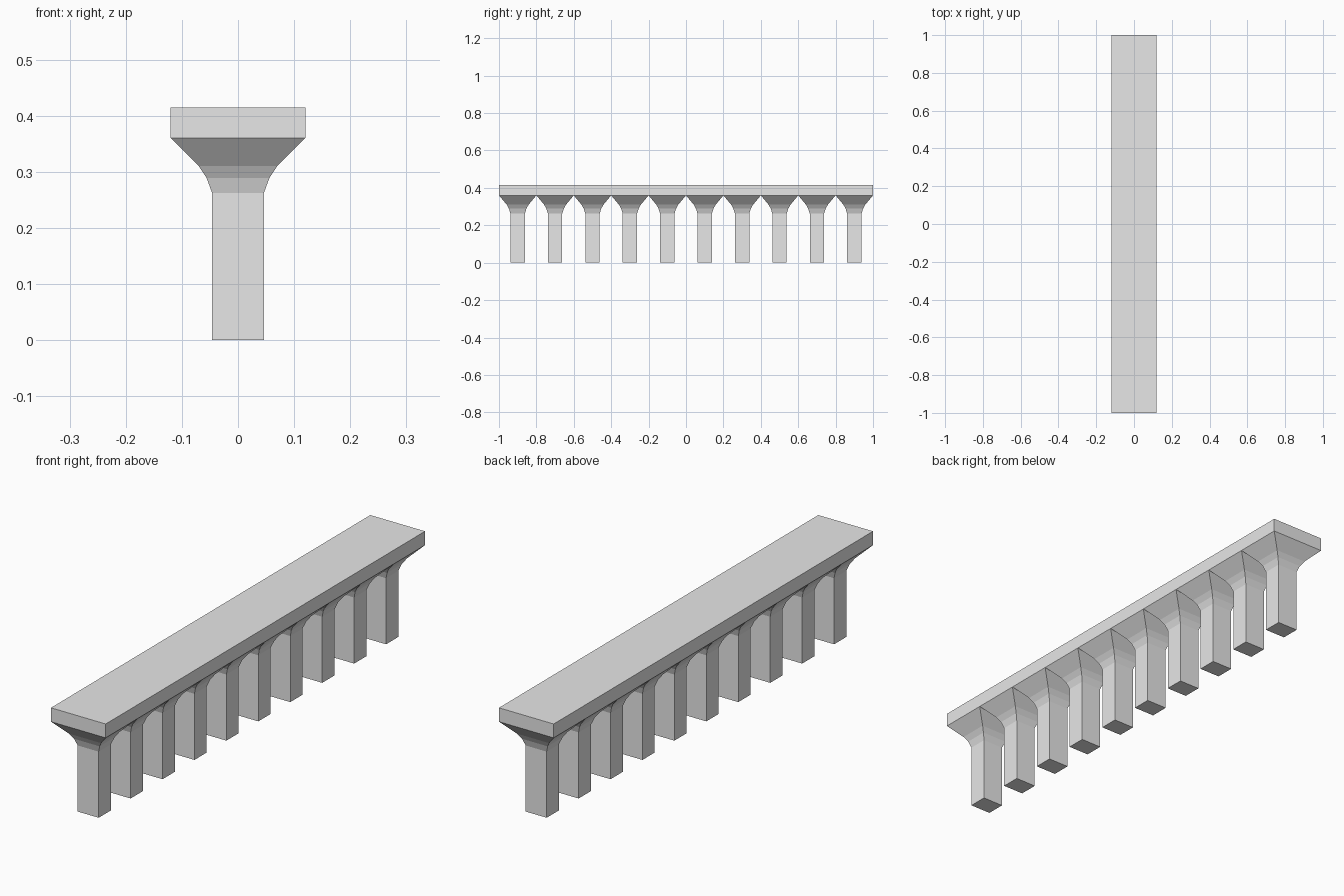
import bpy
import bmesh

cube = bpy.data.objects.get("Cube")
if cube:
    bpy.data.objects.remove(cube, do_unlink=True)

# Single stone colour
stone = bpy.data.materials.new("pale grey stone")
stone.use_nodes = True
GREY = (0.8, 0.8, 0.8, 1.0)
stone.diffuse_color = GREY
stone.node_tree.nodes["Principled BSDF"].inputs["Base Color"].default_value = GREY

DEPTH_RATIO = 1 / 1.2  # bay depth relative to deck width


def loft(name, profile, ratio, y=0, cap_top=True):
    """Stack rectangles of (half width, height) and skin them."""
    bm = bmesh.new()
    rings = [[bm.verts.new((sx * w, sy * w * ratio, z))
              for sx, sy in ((-1, -1), (1, -1), (1, 1), (-1, 1))]
             for w, z in profile]
    for low, high in zip(rings, rings[1:]):
        for i in range(4):
            j = (i + 1) % 4
            bm.faces.new((low[i], low[j], high[j], high[i]))
    bm.faces.new(rings[0][::-1])
    if cap_top:
        bm.faces.new(rings[-1])
    mesh = bpy.data.meshes.new(name)
    bm.to_mesh(mesh)
    bm.free()
    mesh.materials.append(stone)
    obj = bpy.data.objects.new(name, mesh)
    obj.location.y = y
    bpy.context.collection.objects.link(obj)
    return obj


# Deck slab
loft("deck", [(0.12, 0.36), (0.12, 0.415)], 1 / 0.12)

# Row of piers flaring out to meet under the deck
pier_profile = [(0.046, 0), (0.046, 0.262), (0.056, 0.289), (0.07, 0.31), (0.12, 0.36)]
for n in range(10):
    loft(f"pier_{n + 1}", pier_profile, DEPTH_RATIO, y=-0.9 + 0.2 * n, cap_top=False)
